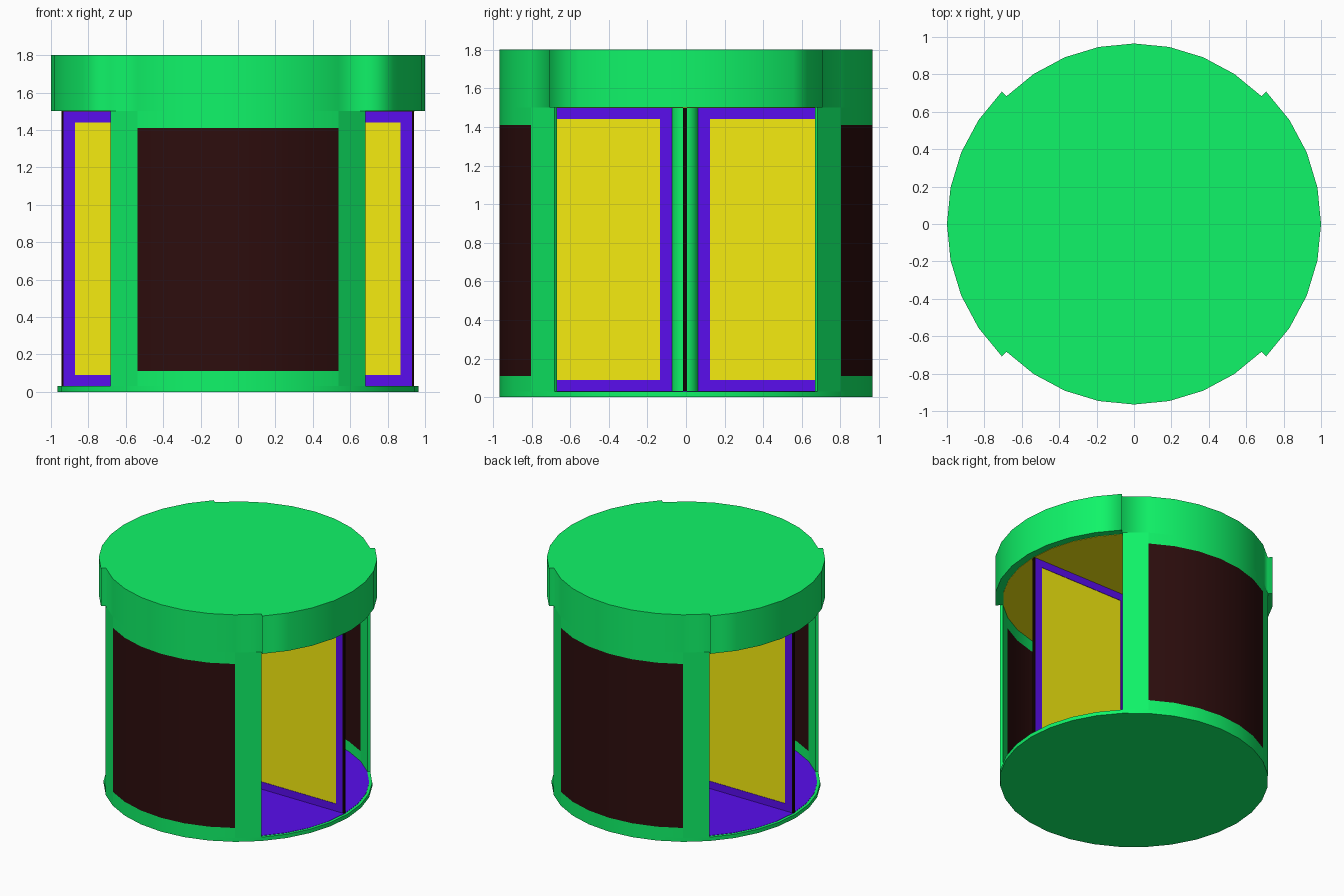
import bpy, bmesh
from math import radians, cos, sin
from mathutils import Matrix

if "Cube" in bpy.data.objects:
    bpy.data.objects.remove(bpy.data.objects["Cube"])

R, R_IN, R_CAN = 0.965, 0.945, 1.0
BASE, HEAD, TOP = 0.03, 1.5, 1.8
STEP = 11.25          # 32-sided drum
CX, CY = -0.002, -0.005   # centre of the rotating wings


def material(name, rgb):
    m = bpy.data.materials.new(name)
    m.diffuse_color = (*rgb, 1)
    m.use_nodes = True
    m.node_tree.nodes["Principled BSDF"].inputs["Base Color"].default_value = m.diffuse_color
    return m


GREEN = material("green_metal", (0.005, 0.91, 0.14))
DARK = material("dark_panel", (0.026, 0.004, 0.004))
PURPLE = material("purple_frame", (0.10, 0.004, 0.85))
YELLOW = material("yellow_glass", (0.92, 0.84, 0.005))
BLACK = material("black_seal", (0.006, 0.001, 0.001))


def finish(name, bm, mats, smooth=False):
    bmesh.ops.recalc_face_normals(bm, faces=bm.faces[:])
    if smooth:   # round sides smooth, rims sharp
        for f in bm.faces:
            f.smooth = abs(f.normal.z) < 0.5
        for e in bm.edges:
            level = abs(e.verts[0].co.z - e.verts[1].co.z) < 1e-5
            e.smooth = not level and (smooth == 'ALL' or e.calc_face_angle(0) < radians(30))
    me = bpy.data.meshes.new(name)
    bm.to_mesh(me)
    bm.free()
    for m in mats:
        me.materials.append(m)
    ob = bpy.data.objects.new(name, me)
    bpy.context.collection.objects.link(ob)
    return ob


def polar(r, deg):
    return r * cos(radians(deg)), r * sin(radians(deg))


def prism(name, outline, z0, z1, mats, smooth=True):
    bm = bmesh.new()
    f = bm.faces.new([bm.verts.new((x, y, z0)) for x, y in outline])
    new = bmesh.ops.extrude_face_region(bm, geom=[f], use_keep_orig=True)
    bmesh.ops.translate(bm, vec=(0, 0, z1 - z0),
                        verts=[v for v in new['geom'] if isinstance(v, bmesh.types.BMVert)])
    return finish(name, bm, mats, smooth)


def arc_block(name, first, count, mid, z0, z1, mat):
    """Curved wall piece; segment numbers run 0..8 across the quarter facing mid."""
    angles = [mid - 45 + STEP * (first + i) for i in range(count + 1)]
    outline = [polar(R, a) for a in angles] + [polar(R_IN, a) for a in reversed(angles)]
    return prism(name, outline, z0, z1, [mat])


def box(name, x0, x1, t, z0, z1, turn, mat):
    bm = bmesh.new()
    m = Matrix.Translation((CX, CY, 0)) @ Matrix.Rotation(radians(turn), 4, 'Z')
    m = m @ Matrix.Translation(((x0 + x1) / 2, 0, (z0 + z1) / 2))
    bmesh.ops.create_cube(bm, size=1, matrix=m @ Matrix.Diagonal((x1 - x0, t, z1 - z0, 1)))
    return finish(name, bm, [mat])


def circle(r, n, x=0, y=0):
    return [(x + px, y + py) for px, py in (polar(r, 360 / n * i) for i in range(n))]


# base disc with floor inlay
prism("base", circle(R, 32), 0, BASE, [GREEN])
prism("floor", circle(R_IN - 0.002, 32), 0.015, BASE + 0.002, [PURPLE])

# canopy: the side quarters stand proud of the front and back quarters
outline = []
for q in range(4):
    r = R_CAN if q % 2 == 0 else R
    outline += [polar(r, 90 * q - 45 + STEP * i) for i in range(9)]
prism("canopy", outline, HEAD, TOP, [GREEN], smooth='ALL')
prism("ceiling", circle(R_IN - 0.002, 32), HEAD - 0.002, HEAD + 0.015, [YELLOW])

# curved front and back walls
for side, mid in (("front", -90), ("back", 90)):
    arc_block(side + "_post_a", 0, 1, mid, BASE, HEAD, GREEN)
    arc_block(side + "_post_b", 7, 1, mid, BASE, HEAD, GREEN)
    arc_block(side + "_bottom_rail", 1, 6, mid, BASE, 0.11, GREEN)
    arc_block(side + "_top_rail", 1, 6, mid, 1.41, HEAD, GREEN)
    arc_block(side + "_panel", 1, 6, mid, 0.11, 1.41, DARK)

# centre column and four door wings
prism("centre_column", circle(0.068, 24, CX, CY), BASE, HEAD, [GREEN])
for i in range(4):
    n, a = f"wing_{i + 1}", 90 * i
    box(n + "_inner_stile", 0.06, 0.13, 0.02, BASE, HEAD, a, PURPLE)
    box(n + "_outer_stile", 0.87, 0.932, 0.02, BASE, HEAD, a, PURPLE)
    box(n + "_bottom_rail", 0.13, 0.87, 0.02, BASE, 0.09, a, PURPLE)
    box(n + "_top_rail", 0.13, 0.87, 0.02, 1.44, HEAD, a, PURPLE)
    box(n + "_glass", 0.13, 0.87, 0.014, 0.09, 1.44, a, YELLOW)
    box(n + "_seal", 0.932, 0.943, 0.022, BASE, HEAD, a, BLACK)
